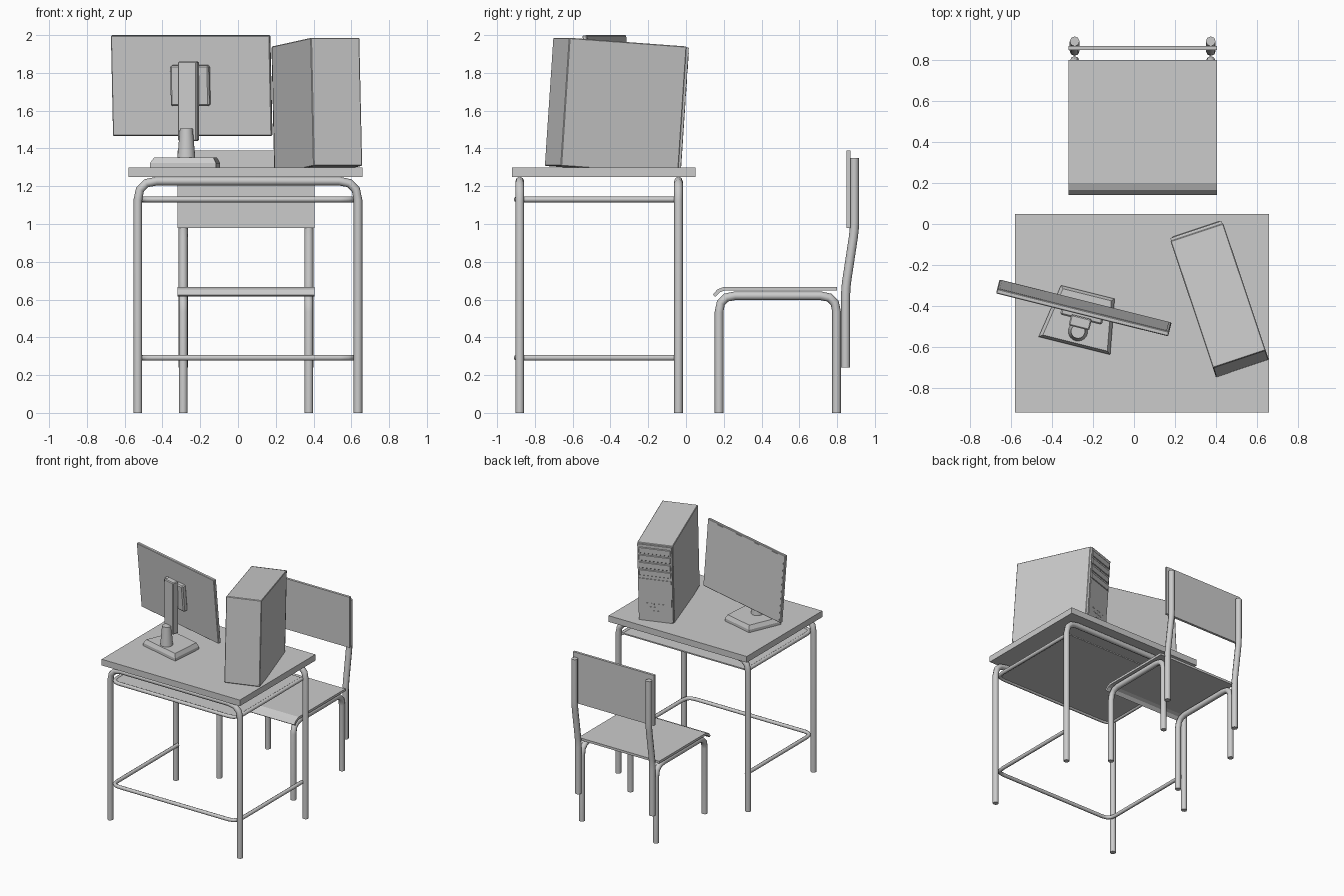
import bpy, bmesh, math
from mathutils import Matrix, Vector

if "Cube" in bpy.data.objects:
    bpy.data.objects.remove(bpy.data.objects["Cube"])

grey = bpy.data.materials.new("plain grey")
grey.use_nodes = True
COLOUR = (0.6, 0.6, 0.6, 1)
grey.diffuse_color = COLOUR
grey.node_tree.nodes["Principled BSDF"].inputs["Base Color"].default_value = COLOUR


def add(name, mesh, matrix=None):
    ob = bpy.data.objects.new(name, mesh)
    bpy.context.collection.objects.link(ob)
    mesh.materials.clear()
    mesh.materials.append(grey)
    if matrix:
        ob.matrix_world = matrix
    return ob


def box(name, lo, hi, matrix=None, bevel=0.0):
    lo, hi = Vector(lo), Vector(hi)
    bm = bmesh.new()
    bmesh.ops.create_cube(bm, size=1)
    bmesh.ops.scale(bm, vec=hi - lo, verts=bm.verts)
    bmesh.ops.translate(bm, vec=(lo + hi) / 2, verts=bm.verts)
    if bevel:
        bmesh.ops.bevel(bm, geom=bm.edges[:], offset=bevel, segments=1, affect='EDGES')
    mesh = bpy.data.meshes.new(name)
    bm.to_mesh(mesh)
    bm.free()
    return add(name, mesh, matrix)


def prism(name, outline, extrude, top_scale=1.0, matrix=None):
    """Extrude a closed outline, optionally shrinking the far end."""
    bm = bmesh.new()
    face = bm.faces.new([bm.verts.new(p) for p in outline])
    far = bmesh.ops.extrude_face_region(bm, geom=[face])["geom"]
    verts = [v for v in far if isinstance(v, bmesh.types.BMVert)]
    mid = sum((v.co for v in verts), Vector()) / len(verts)
    for v in verts:
        v.co = mid + (v.co - mid) * top_scale + Vector(extrude)
    bmesh.ops.recalc_face_normals(bm, faces=bm.faces)
    mesh = bpy.data.meshes.new(name)
    bm.to_mesh(mesh)
    bm.free()
    return add(name, mesh, matrix)


def fillet(points, radius, steps=3):
    """Round the inner corners of a path."""
    pts = [Vector(p) for p in points]
    out = [pts[0]]
    for a, b, c in zip(pts, pts[1:], pts[2:]):
        p, q = b + (a - b).normalized() * radius, b + (c - b).normalized() * radius
        for i in range(steps + 1):
            t = i / steps
            out.append(p * (1 - t) ** 2 + b * 2 * t * (1 - t) + q * t * t)
    return out + [pts[-1]]


def tube(name, path, radius):
    curve = bpy.data.curves.new(name, 'CURVE')
    curve.dimensions = '3D'
    curve.bevel_depth = radius
    curve.bevel_resolution = 2
    curve.use_fill_caps = True
    spline = curve.splines.new('POLY')
    spline.points.add(len(path) - 1)
    for sp, p in zip(spline.points, path):
        sp.co = (*p, 1)
    temp = bpy.data.objects.new(name, curve)
    bpy.context.collection.objects.link(temp)
    bpy.context.view_layer.update()
    mesh = bpy.data.meshes.new_from_object(
        temp.evaluated_get(bpy.context.evaluated_depsgraph_get()))
    bpy.data.objects.remove(temp)
    ob = add(name, mesh)
    mesh.shade_smooth()
    mesh.set_sharp_from_angle(angle=math.radians(50))
    return ob


# Table
box("tabletop", (-0.58, -0.92, 1.25), (0.66, 0.05, 1.30))
for side, y in (("front", -0.88), ("back", -0.04)):
    arch = [(-0.53, y, 0), (-0.53, y, 1.227), (0.635, y, 1.227), (0.635, y, 0)]
    tube(f"table_{side}_legs", fillet(arch, 0.1), 0.023)


def rail_path(z):
    return fillet([(-0.507, -0.05, z), (-0.507, -0.897, z),
                   (0.612, -0.897, z), (0.612, -0.05, z)], 0.07)


tube("lower_rail", rail_path(0.292), 0.015)
tube("shelf_rail", rail_path(1.13), 0.015)
prism("under_shelf", rail_path(1.127), (0, 0, 0.01))

# Chair
for side, x in (("right", -0.29), ("left", 0.375)):
    arch = [(x, 0.175, 0), (x, 0.175, 0.62), (x, 0.797, 0.62), (x, 0.797, 0)]
    tube(f"chair_{side}_legs", fillet(arch, 0.085), 0.023)
    post = [(x, 0.845, 0.24), (x, 0.845, 0.66), (x, 0.892, 0.97), (x, 0.892, 1.35)]
    tube(f"chair_{side}_post", fillet(post, 0.04, 2), 0.024)
seat = [(0.80, 0.667), (0.20, 0.667), (0.165, 0.653), (0.142, 0.625),
        (0.155, 0.615), (0.178, 0.638), (0.205, 0.648), (0.80, 0.648)]
prism("seat", [(-0.32, y, z) for y, z in seat], (0.725, 0, 0))
box("backrest", (-0.32, 0.85, 0.98), (0.405, 0.87, 1.39))

# Computer case, leaning and turned, with its face towards the chair
case = (Matrix.Translation((0.415, -0.363, 1.623))
        @ Matrix.Rotation(math.radians(18.5), 4, 'Z')
        @ Matrix.Rotation(math.radians(-4), 4, 'X'))
W, D, H = 0.136, 0.338, 0.34
box("case_body", (-W, -D, -H), (W, D - 0.02, H), case, 0.004)
box("case_face", (-W + 0.004, D - 0.022, -H + 0.006), (W - 0.004, D - 0.006, H - 0.006), case)
for i in range(4):
    z = H - 0.03 - i * 0.062
    box(f"drive_bay_{i + 1}", (-W + 0.014, D - 0.01, z - 0.048),
        (W - 0.014, D, z), case, 0.003)
box("lower_cover", (-W + 0.012, D - 0.01, -H + 0.02), (W - 0.012, D - 0.002, 0.05), case)
for row in range(4):
    for col in range(row + 1):
        x, z = (col - row / 2) * 0.04, -0.25 + row * 0.03
        box(f"vent_{row}_{col}", (x - 0.01, D - 0.006, z),
            (x + 0.01, D + 0.001, z + 0.01), case)

# Monitor, screen towards the chair
yaw = Matrix.Translation((-0.245, -0.41, 0)) @ Matrix.Rotation(math.radians(-14), 4, 'Z')
tilt = (yaw @ Matrix.Translation((0, 0, 1.733))
        @ Matrix.Rotation(math.radians(5), 4, 'X'))
box("monitor_panel", (-0.433, -0.012, -0.267), (0.433, 0.012, 0.267), tilt, 0.004)
box("screen", (-0.42, 0.01, -0.25), (0.42, 0.013, 0.255), tilt)
box("mount_plate", (-0.105, -0.05, -0.105), (0.105, -0.01, 0.11), tilt, 0.008)
box("stand_arm", (-0.052, -0.1, 1.44), (0.052, -0.045, 1.86), yaw, 0.006)

# Monitor stand
base = [(-0.18, -0.19, 1.30), (0.18, -0.19, 1.30), (0.135, 0.08, 1.30), (-0.135, 0.08, 1.30)]
prism("stand_base_edge", base, (0, 0, 0.022), 1.0, yaw)
prism("stand_base", [(x, y, 1.322) for x, y, _ in base], (0, 0, 0.03), 0.9, yaw)
bm = bmesh.new()
bmesh.ops.create_cone(bm, cap_ends=True, segments=20, radius1=0.048, radius2=0.034, depth=0.16)
bmesh.ops.translate(bm, vec=(0, -0.118, 1.425), verts=bm.verts)
neck = bpy.data.meshes.new("stand_neck")
bm.to_mesh(neck)
bm.free()
add("stand_neck", neck, yaw)
neck.shade_smooth()
neck.set_sharp_from_angle(angle=math.radians(40))
